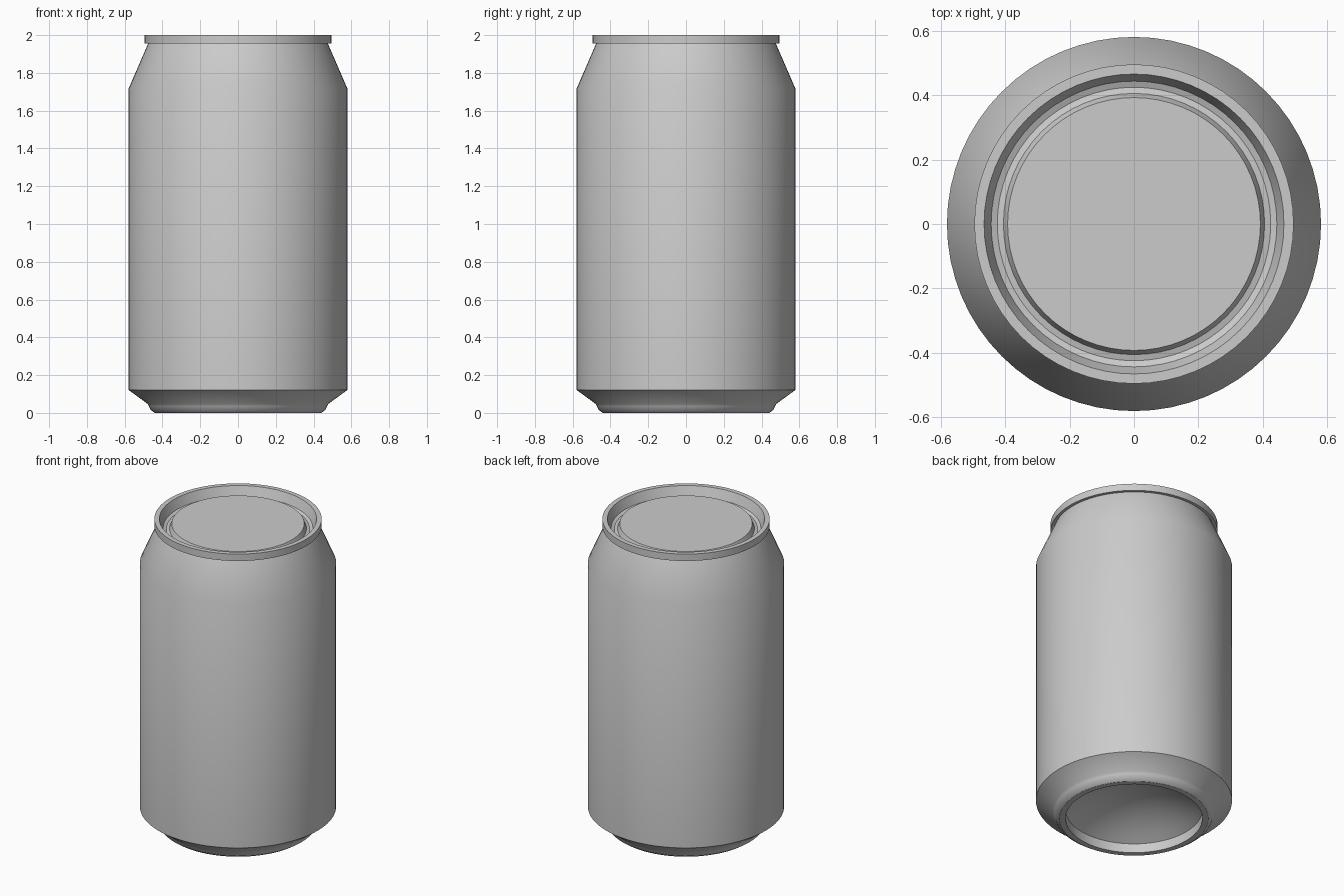
import bpy, bmesh, math

SEGMENTS = 64

old = bpy.data.objects.get("Cube")
if old:
    bpy.data.objects.remove(old, do_unlink=True)

metal = bpy.data.materials.new("grey_metal")
metal.use_nodes = True
grey = (0.6, 0.6, 0.6, 1)
metal.diffuse_color = grey
metal.node_tree.nodes["Principled BSDF"].inputs["Base Color"].default_value = grey


def lathe(name, profile):
    """Spin (radius, height) points, listed from the bottom centre up the outside."""
    bm = bmesh.new()
    verts = [bm.verts.new((r, 0, z)) for r, z in profile]
    edges = [bm.edges.new(pair) for pair in zip(verts, verts[1:])]
    bmesh.ops.spin(bm, geom=verts + edges, cent=(0, 0, 0), axis=(0, 0, 1),
                   angle=math.tau, steps=SEGMENTS)
    bmesh.ops.remove_doubles(bm, verts=bm.verts, dist=0.0005)
    bmesh.ops.recalc_face_normals(bm, faces=bm.faces)
    mesh = bpy.data.meshes.new(name)
    bm.to_mesh(mesh)
    bm.free()
    mesh.materials.append(metal)
    obj = bpy.data.objects.new(name, mesh)
    bpy.context.collection.objects.link(obj)
    bpy.ops.object.select_all(action="DESELECT")
    obj.select_set(True)
    bpy.context.view_layer.objects.active = obj
    bpy.ops.object.shade_smooth_by_angle(angle=math.radians(30))
    return obj


# Hollow domed underside
dome_radius, dome_base, dome_rise = 0.405, 0.06, 0.13
dome = [(dome_radius * t, dome_base + dome_rise * (1 - t * t))
        for t in (i / 8 for i in range(9))]

# Standing ring, lower taper, side wall and neck
foot = [(0.405, 0), (0.44, 0), (0.462, 0.015), (0.472, 0.035), (0.479, 0.048)]
wall = [(0.58, 0.122), (0.58, 1.715), (0.476, 1.955)]

# Rolled rim, groove and raised lid panel
rim = [(0.495, 1.955), (0.495, 2), (0.465, 2), (0.443, 1.94)]
lid = [(0.424, 1.932), (0.405, 1.937), (0.392, 1.969), (0, 1.969)]

lathe("can", dome + foot + wall + rim + lid)
